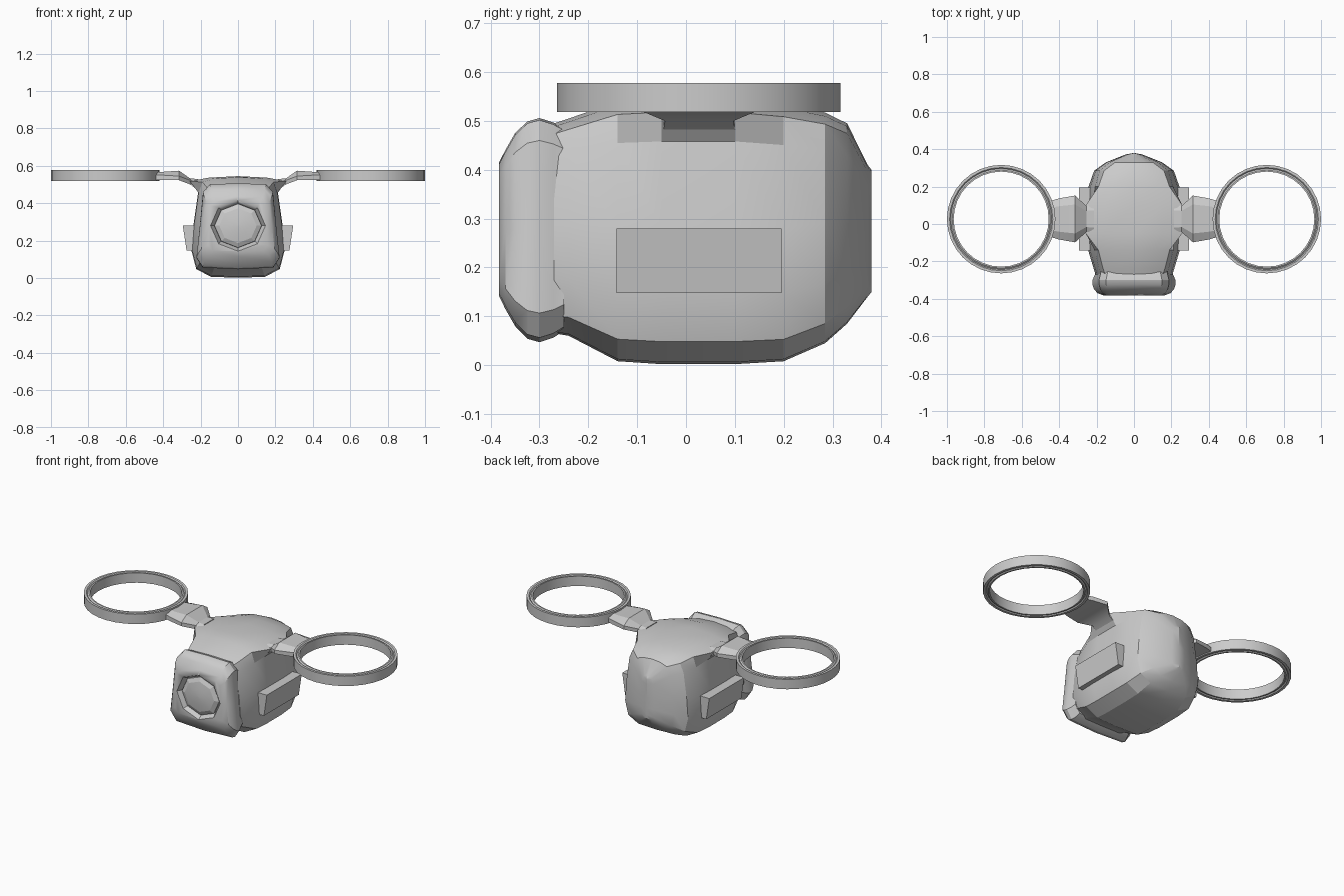
import bpy, bmesh, math

if "Cube" in bpy.data.objects:
    bpy.data.objects.remove(bpy.data.objects["Cube"])


def finish(name, bm, mirror=False, angle=22):
    bmesh.ops.remove_doubles(bm, verts=bm.verts, dist=0.0005)
    bmesh.ops.recalc_face_normals(bm, faces=bm.faces)
    me = bpy.data.meshes.new(name)
    bm.to_mesh(me)
    bm.free()
    ob = bpy.data.objects.new(name, me)
    bpy.context.collection.objects.link(ob)
    if mirror:
        ob.modifiers.new("mirror", 'MIRROR').use_mirror_merge = False
    bpy.ops.object.select_all(action='DESELECT')
    ob.select_set(True)
    bpy.context.view_layer.objects.active = ob
    bpy.ops.object.shade_smooth_by_angle(angle=math.radians(angle))
    return ob


def loft(name, rings, mirror=False, closed=False, caps=True, angle=22):
    """Skin a list of equal-length point rings."""
    bm = bmesh.new()
    vs = [[bm.verts.new(p) for p in r] for r in rings]
    n = len(vs[0])
    pairs = list(zip(vs, vs[1:])) + ([(vs[-1], vs[0])] if closed else [])
    for a, b in pairs:
        for i in range(n):
            j = (i + 1) % n
            bm.faces.new((a[i], a[j], b[j], b[i]))
    if caps and not closed:
        bm.faces.new(vs[0])
        bm.faces.new(vs[-1])
    return finish(name, bm, mirror, angle)


def both_sides(y, half):
    """Right half outline (top centre to bottom centre) to full ring."""
    return [(x, y, z) for x, z in half] + [(-x, y, z) for x, z in half[-2:0:-1]]


# main hull: stations of y, top z, shoulder half width, side half width, bottom z
def hull_ring(y, zt, wt, ws, zb):
    prof = [(0, 1), (wt * .6, .985), (wt, .95), (ws * .86, .84), (ws * .96, .52),
            (ws, .26), (ws * .9, .085), (ws * .58, .008), (0, 0)]
    return both_sides(y, [(x, zb + f * (zt - zb)) for x, f in prof])


stations = [(-.27, .495, .155, .205, .065), (-.24, .505, .165, .215, .06),
            (-.14, .54, .19, .245, .008), (-.05, .545, .258, .248, .002),
            (.10, .545, .258, .248, .002), (.20, .535, .19, .243, .008),
            (.285, .517, .16, .213, .045), (.33, .495, .10, .15, .085),
            (.372, .41, .03, .045, .14), (.38, .40, 0, 0, .15)]
loft("hull", [hull_ring(*s) for s in stations], caps=True)


# rounded head block: stations of y, top z, top half width, bottom half width, bottom z
def head_ring(y, zt, wt, wb, zb):
    h = zt - zb
    return both_sides(y, [(0, zt), (wt * .8, zt - .004), (wt, zt - .1 * h),
                          ((wt + wb) / 2, zb + .5 * h), (wb, zb + .13 * h),
                          (wb * .85, zb + .02 * h), (0, zb)])


head_st = [(-.25, .485, .175, .205, .07), (-.272, .497, .18, .21, .056),
           (-.30, .506, .187, .222, .047), (-.325, .499, .186, .222, .054),
           (-.350, .475, .18, .213, .08), (-.370, .44, .168, .195, .115),
           (-.383, .415, .145, .16, .142)]
head = loft("head", [head_ring(*s) for s in head_st], angle=30)


# octagonal lens: recess cutter and shallow dome
def octagon(y, r):
    return [(r * math.cos(i * math.pi / 4), y, .28 + r * .93 * math.sin(i * math.pi / 4))
            for i in range(8)]


cutter = loft("lens_cutter", [octagon(-.40, .157), octagon(-.35, .127)])
cutter.hide_render = True
cutter.hide_set(True)
cut = head.modifiers.new("recess", 'BOOLEAN')
cut.object = cutter
cut.operation = 'DIFFERENCE'
cut.solver = 'EXACT'
loft("lens", [octagon(-.34, .128), octagon(-.362, .126), octagon(-.374, .10),
              octagon(-.381, .055), octagon(-.383, .001)], angle=8)

# side pods
loft("side_pods", [[(.20, y, .28), (.295, y, .28), (.275, y, .148), (.22, y, .148)]
                   for y in (-.142, .196)], mirror=True)


# rotor arms: chamfered sections of x, half depth, bottom z, edge z, top z
def arm_ring(x, d, zb, ze, zt):
    c = .027
    return [(x, c - d, zb), (x, c + d, zb), (x, c + d, ze),
            (x, c + d * .62, zt), (x, c - d * .62, zt), (x, c - d, ze)]


loft("rotor_arms", [arm_ring(.215, .075, .47, .515, .53), arm_ring(.255, .07, .50, .522, .532),
                    arm_ring(.315, .125, .523, .545, .574), arm_ring(.40, .11, .525, .55, .568),
                    arm_ring(.452, .095, .525, .55, .568)], mirror=True)

# rotor guard rings
guard = [(.29, .518), (.29, .578), (.276, .578), (.27, .572), (.262, .578),
         (.254, .578), (.254, .518), (.262, .518), (.27, .524), (.276, .518)]
N = 32
loft("rotor_guards", [[(.71 + r * math.cos(t), .026 + r * math.sin(t), z) for r, z in guard]
                      for t in (2 * math.pi * k / N for k in range(N))],
     mirror=True, closed=True)
